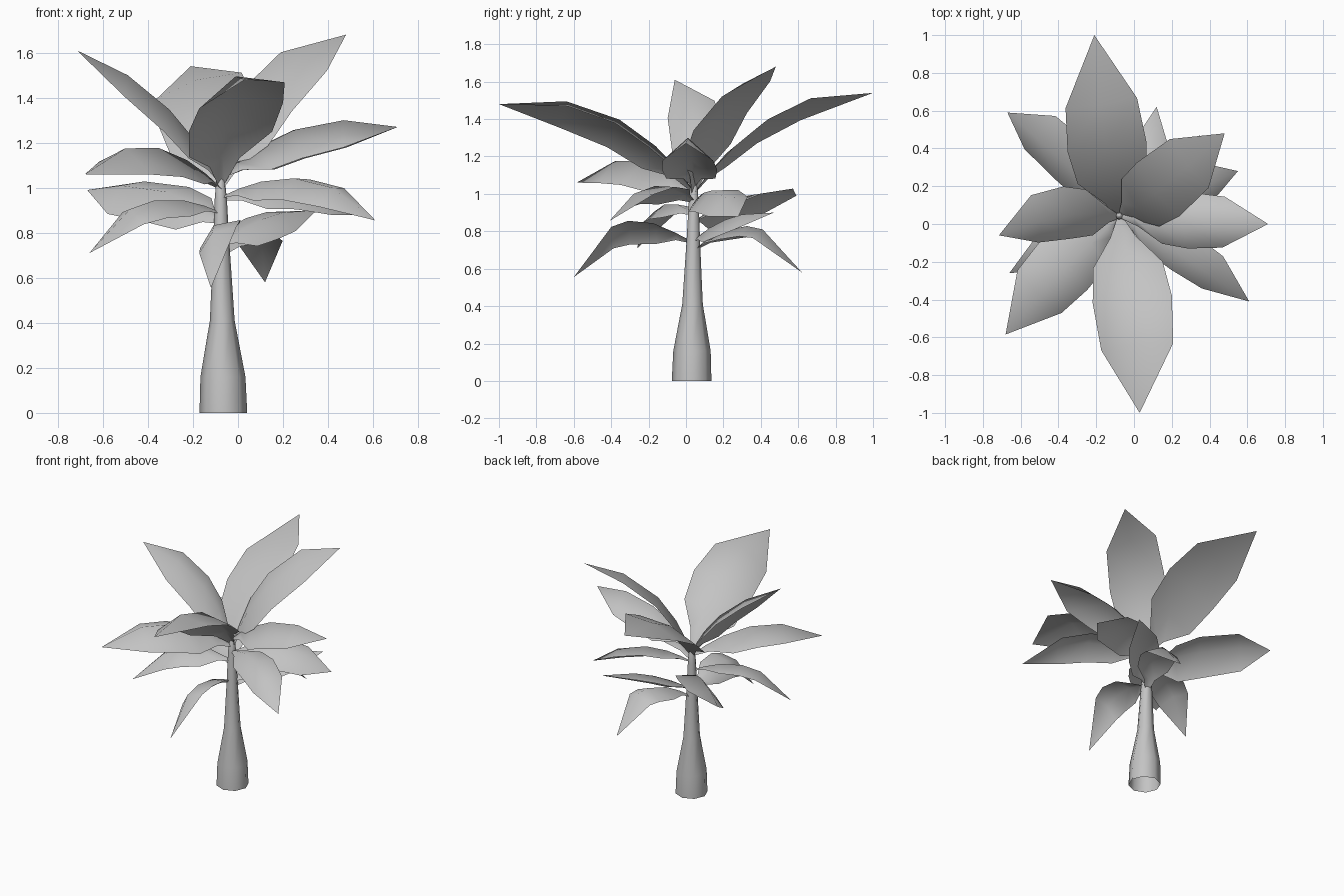
import bpy, math
from mathutils import Vector

if "Cube" in bpy.data.objects:
    bpy.data.objects.remove(bpy.data.objects["Cube"])

grey = bpy.data.materials.new("plain_grey")
grey.diffuse_color = (0.55, 0.55, 0.55, 1)
grey.use_nodes = True
grey.node_tree.nodes["Principled BSDF"].inputs["Base Color"].default_value = grey.diffuse_color
UP = Vector((0, 0, 1))


def make(name, verts, faces):
    me = bpy.data.meshes.new(name)
    me.from_pydata(verts, [], faces)
    me.materials.append(grey)
    ob = bpy.data.objects.new(name, me)
    bpy.context.collection.objects.link(ob)
    for p in me.polygons:
        p.use_smooth = True
    return ob


# tapered, open-bottomed trunk: (z, radius)
N = 8
profile = [(0, .106), (.16, .1), (.41, .055), (.75, .036), (.95, .027), (1.06, .017), (1.08, .004)]
verts, faces = [], []
for z, r in profile:
    cx, cy = -.065 - .012 * z, .03 + .012 * z
    for i in range(N):
        a = 2 * math.pi * i / N
        verts.append((cx + r * math.cos(a), cy + r * math.sin(a), z))
for k in range(len(profile) - 1):
    for i in range(N):
        j = (i + 1) % N
        faces.append((k*N + i, k*N + j, k*N + N + j, k*N + N + i))
faces.append(tuple((len(profile) - 1) * N + i for i in range(N)))
make("trunk", verts, faces)


# folded leaf on a curve through the stem, the outer rib point and the tip
def leaf(name, base_z, rib, tip, half, roll, fold):
    base, rib, tip = Vector((-.075, .04, base_z)), Vector(rib), Vector(tip)
    l1, l2 = (rib - base).length, (tip - rib).length
    tr = l1 / (l1 + l2)
    b = ((tip - base) - (rib - base) / tr) / (1 - tr)
    a = tip - base - b
    d = tip - base
    flat = Vector((d.y, -d.x, 0)).normalized()
    r = math.radians(roll)
    side = flat * math.cos(r) + UP * math.sin(r)
    verts, faces = [], []
    for t, w in ((0, .08), (.1, .35), (.23, .97), (.43, 1.1), (tr, 1)):
        c = base + a * t + b * t * t
        tangent = (a + 2 * b * t).normalized()
        n = side.cross(tangent).normalized()
        drop = n * half * w * fold
        verts += [c - side * half * w - drop, c, c + side * half * w - drop]
    verts.append(tip)
    for k in range(0, 12, 3):
        faces += [(k, k + 1, k + 4, k + 3), (k + 1, k + 2, k + 5, k + 4)]
    faces += [(12, 13, 15), (13, 14, 15)]
    make(name, verts, faces)


# stem height, outer rib point, tip, half width, roll in degrees, fold
leaves = [
    # upper crown
    (1.00, (-.18, .63, 1.48), (-.21, 1.0, 1.54), .20, 17, .15),
    (1.02, (-.01, -.64, 1.495), (.03, -1.0, 1.48), .20, -17, .45),
    (1.00, (.285, .305, 1.59), (.48, .48, 1.68), .17, -14, .2),
    (1.02, (-.49, .015, 1.50), (-.715, -.06, 1.61), .135, 20, .45),
    (1.05, (.47, .01, 1.30), (.71, 0, 1.27), .135, 0, .9),
    # middle ring
    (.85, (-.52, .46, 1.01), (-.67, .59, .99), .14, 31, .45),
    (1.00, (-.50, -.38, 1.175), (-.68, -.585, 1.06), .165, 10, .55),
    (.96, (.42, -.28, 1.0), (.61, -.41, .855), .11, -22, .45),
    (.95, (.40, .21, .98), (.55, .28, .88), .125, -25, .45),
    # lower drooping leaves
    (.75, (.20, .30, .89), (.35, .47, .90), .10, -25, .45),
    (.70, (.10, .41, .81), (.12, .62, .58), .11, 0, .45),
    (.74, (-.115, -.41, .80), (-.12, -.60, .555), .10, -35, .45),
    (.89, (-.48, -.17, .905), (-.66, -.26, .71), .105, 15, .45),
]
for i, args in enumerate(leaves):
    leaf("leaf_%d" % (i + 1), *args)
